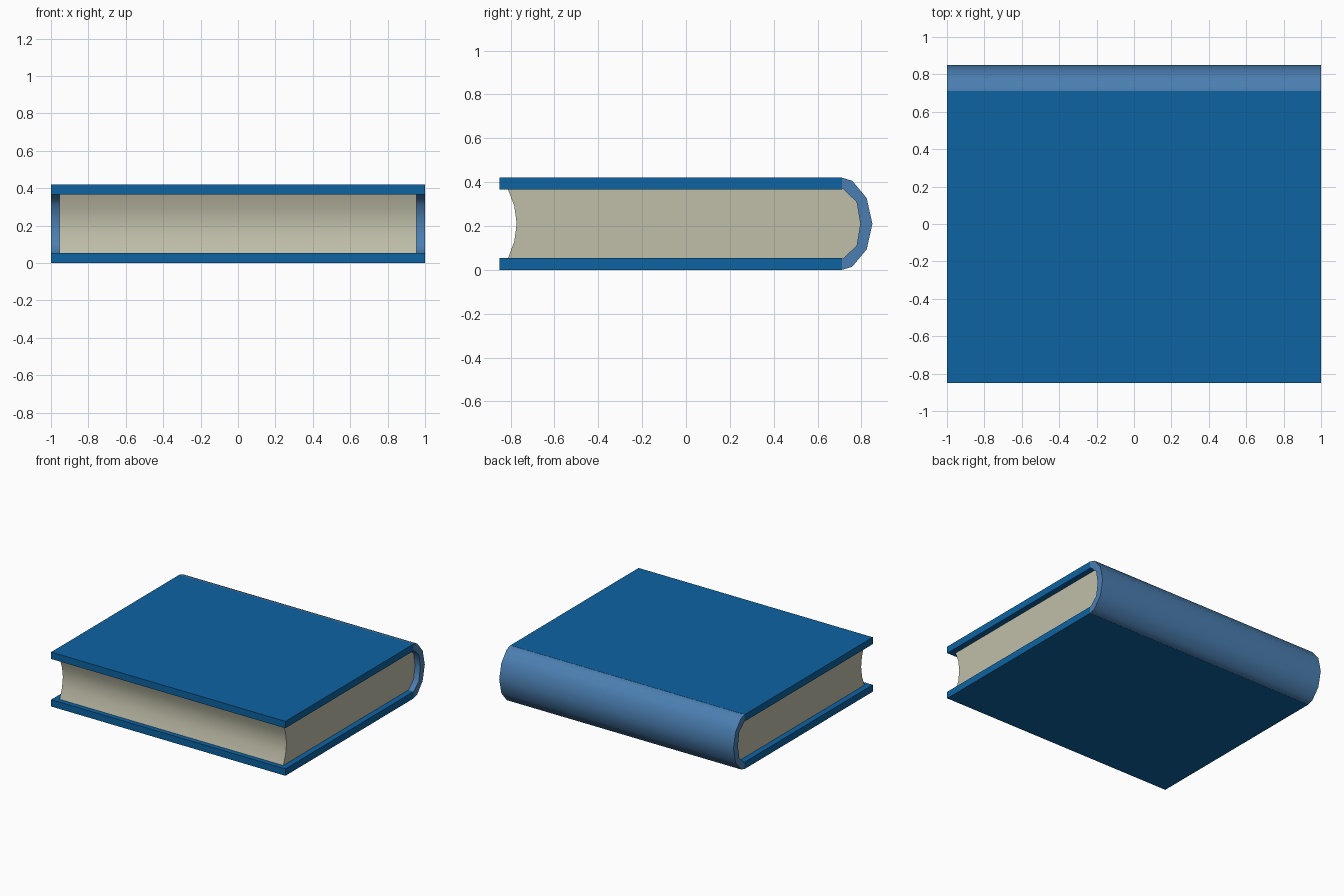
import bpy, bmesh, math

if "Cube" in bpy.data.objects:
    bpy.data.objects.remove(bpy.data.objects["Cube"])

def material(name, rgb):
    m = bpy.data.materials.new(name)
    m.diffuse_color = (*rgb, 1)
    m.use_nodes = True
    m.node_tree.nodes["Principled BSDF"].inputs["Base Color"].default_value = m.diffuse_color
    return m

BLUE = material("cover blue", (0.004, 0.125, 0.36))
LIGHT = material("spine light blue", (0.07, 0.21, 0.44))
PAPER = material("paper cream", (0.53, 0.52, 0.40))

def extrude_x(name, profile, half, mat, smooth=True):
    """Extrude a (y, z) outline along x, centred on x = 0."""
    bm = bmesh.new()
    face = bm.faces.new([bm.verts.new((-half, y, z)) for y, z in profile])
    out = bmesh.ops.extrude_face_region(bm, geom=[face])["geom"]
    bmesh.ops.translate(bm, vec=(2 * half, 0, 0),
                        verts=[v for v in out if isinstance(v, bmesh.types.BMVert)])
    bmesh.ops.recalc_face_normals(bm, faces=bm.faces)
    me = bpy.data.meshes.new(name)
    bm.to_mesh(me)
    bm.free()
    ob = bpy.data.objects.new(name, me)
    bpy.context.collection.objects.link(ob)
    me.materials.append(mat)
    if smooth:
        bpy.ops.object.select_all(action='DESELECT')
        ob.select_set(True)
        bpy.context.view_layer.objects.active = ob
        bpy.ops.object.shade_smooth_by_angle(angle=math.radians(50))
    return ob

H = 0.42   # book height

def mirrored(half):
    """Complete a bottom-to-middle half profile with its mirror image."""
    return half + [(y, H - z) for y, z in half[-2::-1]]

# Flat cover boards
for name, z in (("bottom_cover", 0), ("top_cover", H - 0.053)):
    extrude_x(name, [(-0.85, z), (0.712, z), (0.712, z + 0.053), (-0.85, z + 0.053)],
              1, BLUE, False)

# Rounded spine shell
outer = mirrored([(0.70, 0.001), (0.715, 0.001), (0.758, 0.014), (0.824, 0.093), (0.85, 0.21)])
inner = mirrored([(0.70, 0.052), (0.717, 0.052), (0.778, 0.11), (0.795, 0.21)])
extrude_x("spine", outer + inner[::-1], 1, LIGHT)

# Page block: rounded at the spine, hollow at the fore edge
back = mirrored([(0.717, 0.052), (0.778, 0.11), (0.795, 0.21)])
front = mirrored([(-0.812, 0.052), (-0.783, 0.13), (-0.772, 0.21)])
extrude_x("pages", back + front[::-1], 0.955, PAPER)
